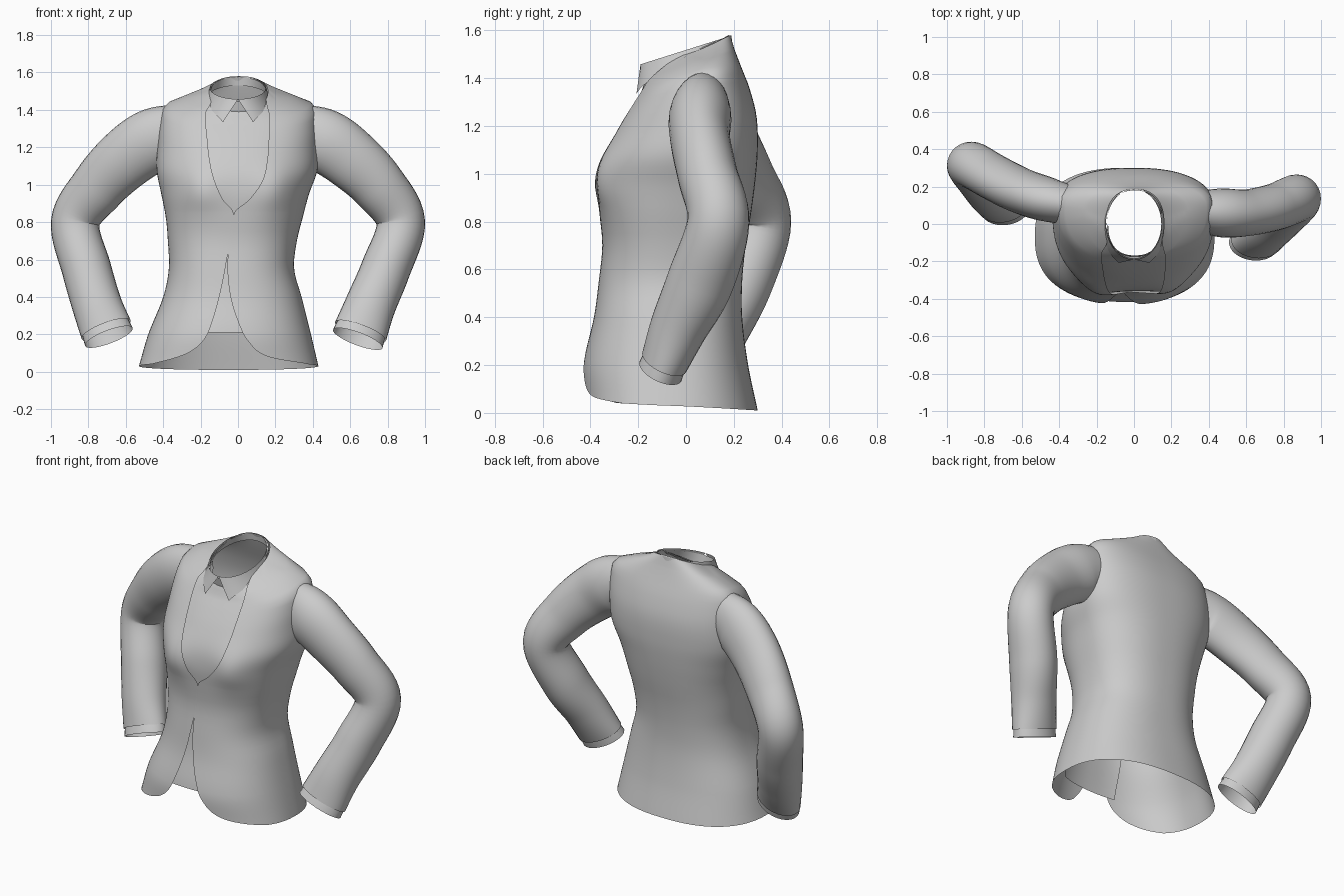
import bpy
import math
from mathutils import Vector

cube = bpy.data.objects.get("Cube")
if cube:
    bpy.data.objects.remove(cube)

# One plain cloth colour
cloth = bpy.data.materials.new("grey cloth")
cloth.use_nodes = True
GREY = (0.6, 0.6, 0.6, 1)
cloth.diffuse_color = GREY
cloth.node_tree.nodes["Principled BSDF"].inputs["Base Color"].default_value = GREY


def sample(table, t):
    """Smoothly interpolate table rows, whose first column is the key."""
    i = 0
    while i < len(table) - 2 and t > table[i + 1][0]:
        i += 1
    before, a, b, after = table[max(i - 1, 0)], table[i], table[i + 1], table[min(i + 2, len(table) - 1)]
    gap = b[0] - a[0]
    u = (t - a[0]) / gap
    values = []
    for k in range(len(a)):
        ma = (b[k] - before[k]) / (b[0] - before[0]) * gap
        mb = (after[k] - a[k]) / (after[0] - a[0]) * gap
        values.append((2 * u**3 - 3 * u**2 + 1) * a[k] + (u**3 - 2 * u**2 + u) * ma
                      + (3 * u**2 - 2 * u**3) * b[k] + (u**3 - u**2) * mb)
    return values


def sheet(name, rows, closed=False):
    """Skin a grid of points into a smooth open surface."""
    n = len(rows[0])
    verts = [p for row in rows for p in row]
    faces = []
    for r in range(len(rows) - 1):
        for c in range(n if closed else n - 1):
            d = (c + 1) % n
            faces.append((r * n + c, r * n + d, (r + 1) * n + d, (r + 1) * n + c))
    mesh = bpy.data.meshes.new(name)
    mesh.from_pydata(verts, [], faces)
    mesh.materials.append(cloth)
    obj = bpy.data.objects.new(name, mesh)
    bpy.context.collection.objects.link(obj)
    bpy.ops.object.select_all(action="DESELECT")
    obj.select_set(True)
    bpy.context.view_layer.objects.active = obj
    bpy.ops.object.shade_smooth_by_angle(angle=math.radians(50))
    return obj


# Torso rings: front z, side z, back z, centre x, half width, side y, front y, back y
TORSO = [
    (.05, .03, .01, -.05, .48, -.07, -.425, .3),
    (.2, .2, .2, -.045, .435, -.06, -.43, .26),
    (.4, .4, .4, -.03, .37, -.05, -.385, .235),
    (.55, .55, .55, -.035, .335, -.04, -.365, .235),
    (.7, .7, .7, -.03, .345, -.03, -.35, .25),
    (.82, .82, .82, -.02, .365, -.02, -.36, .27),
    (.95, .95, .97, -.015, .395, .01, -.37, .29),
    (1.06, 1.08, 1.1, -.005, .43, .05, -.355, .3),
    (1.18, 1.22, 1.24, 0, .43, .08, -.3, .295),
    (1.28, 1.35, 1.36, .005, .42, .09, -.24, .265),
    (1.34, 1.435, 1.45, .01, .39, .09, -.2, .23),
    (1.37, 1.475, 1.515, .01, .28, .06, -.19, .205),
    (1.39, 1.5, 1.58, .005, .155, 0, -.18, .185),
]
# Jacket front edges: height, right edge x, left edge x
EDGES = [
    (.05, -.46, .38), (.07, -.36, .21), (.1, -.27, .12), (.15, -.2, .065),
    (.22, -.155, .02), (.4, -.1, -.04), (.6, -.06, -.055), (.85, -.025, -.02),
    (.92, -.08, .06), (1.02, -.125, .13), (1.12, -.15, .155), (1.25, -.165, .165),
    (1.37, -.17, .165), (1.39, -.14, .15),
]
POWER = 2.4


def torso_point(ring, angle, inset=0):
    """Angle is 0 at the front and grows towards +x."""
    zf, zs, zb, cx, hw, ys, yf, yb = ring
    s, c = math.sin(angle), math.cos(angle)
    x = cx + (hw - inset) * math.copysign(abs(s) ** (2 / POWER), s)
    cy = abs(c) ** (2 / POWER)
    y = ys + (cy * (yf + inset - ys) if c > 0 else cy * (yb - inset - ys))
    z = zs + abs(c) * ((zf if c > 0 else zb) - zs)
    # Fullness on either side of the chest
    if c > 0:
        y -= .03 * math.exp(-((abs(x) - .2) / .1) ** 2 - ((z - .97) / .12) ** 2)
    return (x, y, z)


def front_angle(ring, x):
    """Angle on the front half of a ring at a given x."""
    d = max(-1, min(1, (x - ring[3]) / ring[4]))
    return math.copysign(math.asin(abs(d) ** (POWER / 2)), d)


heights = []
for low, high in zip(EDGES, EDGES[1:]):
    heights += [low[0] + (high[0] - low[0]) * k / 5 for k in range(5)]
heights.append(EDGES[-1][0])

# Jacket body, wrapping from the left front edge round the back to the right
COLUMNS = 96
body = []
for z in heights:
    ring = sample(TORSO, z)
    edge = sample(EDGES, z)
    start = front_angle(ring, edge[2])
    end = front_angle(ring, edge[1]) + 2 * math.pi
    body.append([torso_point(ring, start + (end - start) * k / COLUMNS) for k in range(COLUMNS + 1)])
sheet("jacket_body", body)

# Shirt front, just inside the jacket
shirt = []
for k in range(49):
    ring = sample(TORSO, .21 + (1.39 - .21) * k / 48)
    left, right = front_angle(ring, -.2), front_angle(ring, .2)
    shirt.append([torso_point(ring, left + (right - left) * j / 24, .012) for j in range(25)])
sheet("shirt_front", shirt)

# Collar stand, closing the neck between shirt and folded collar
angles = [2 * math.pi * k / 48 for k in range(48)]
stand_top = [(.146 * math.sin(a), -.186 * math.cos(a), 1.51 - .065 * math.cos(a)) for a in angles]
stand_foot = [torso_point(TORSO[-1], a, .006) for a in angles]
sheet("collar_stand", [stand_foot, stand_top], closed=True)

# Folded shirt collar, one leaf per side
for side, name in ((1, "left_collar"), (-1, "right_collar")):
    top, middle, bottom = [], [], []
    for k in range(33):
        a = math.pi * k / 32
        top.append((side * .15 * math.sin(a), -.19 * math.cos(a), 1.518 - .06 * math.cos(a)))
        b = math.radians(28) + a * (1 - 28 / 180)
        drop = .05 + .055 * math.exp(-2.5 * a)
        bottom.append((side * .172 * math.sin(b), -.235 * math.cos(b) if b < math.pi / 2 else -.195 * math.cos(b),
                       1.505 - .075 * math.cos(b) - drop))
        middle.append(tuple((p + q) / 2 for p, q in zip(top[-1], bottom[-1])))
    sheet(name, [top, middle, bottom])

# Sleeve paths: step, x, y, z, radius in the bend plane, radius in depth
LEFT_ARM = [
    (0, .31, .075, 1.28, .15, .1), (1, .46, .06, 1.235, .17, .13),
    (2, .6, .06, 1.14, .163, .125), (3, .75, .09, .995, .147, .125),
    (4, .87, .135, .8, .13, .13), (5, .79, .06, .55, .132, .14),
    (6, .71, -.03, .36, .135, .12), (7, .655, -.09, .215, .145, .1),
]
RIGHT_ARM = [
    (0, -.31, .1, 1.28, .15, .1), (1, -.46, .13, 1.235, .17, .118),
    (2, -.61, .18, 1.13, .163, .12), (3, -.75, .25, .985, .147, .12),
    (4, -.87, .315, .8, .13, .125), (5, -.81, .235, .55, .132, .13),
    (6, -.755, .155, .36, .133, .115), (7, -.705, .095, .225, .14, .095),
]


def tube_ring(centre, tangent, wide, deep, sides=28):
    across = tangent.cross(Vector((0, 1, 0))).normalized()
    depth = across.cross(tangent).normalized()
    return [centre + across * wide * math.cos(2 * math.pi * k / sides)
            + depth * deep * math.sin(2 * math.pi * k / sides) for k in range(sides)]


for path, side in ((LEFT_ARM, "left"), (RIGHT_ARM, "right")):
    rings = []
    for k in range(57):
        t = k / 8
        p = sample(path, t)
        ahead, behind = sample(path, min(t + .2, 7)), sample(path, max(t - .2, 0))
        tangent = (Vector(ahead[1:4]) - Vector(behind[1:4])).normalized()
        if t < 1:
            tangent = tangent.lerp(Vector((math.copysign(1, p[1]), 0, 0)), 1 - t).normalized()
        centre = Vector(p[1:4])
        rings.append(tube_ring(centre, tangent, p[4], p[5]))
    sheet(side + "_sleeve", rings, closed=True)

    # Shirt cuff showing below the sleeve
    cuff = [tube_ring(centre + tangent * d, tangent, p[4] - inset, p[5] - inset)
            for d, inset in ((-.06, .016), (0, .008), (.045, .004))]
    sheet(side + "_cuff", cuff, closed=True)
